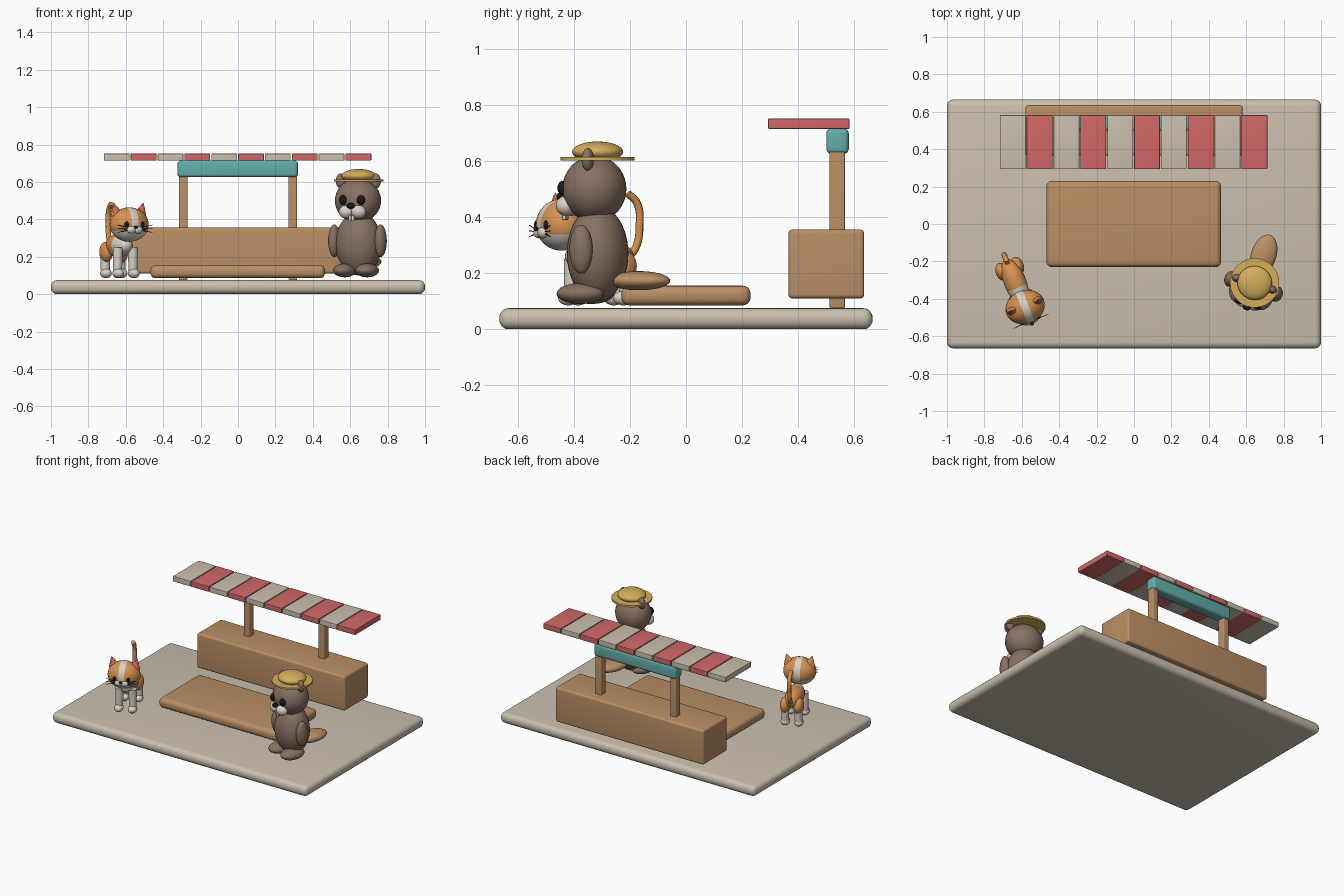
import bpy, bmesh, math
from mathutils import Matrix, Vector

cube = bpy.data.objects.get("Cube")
if cube:
    bpy.data.objects.remove(cube, do_unlink=True)


def material(name, r, g, b):
    """Make a flat material from 0-255 display values."""
    lin = [((c / 255 + 0.055) / 1.055) ** 2.4 for c in (r, g, b)] + [1]
    m = bpy.data.materials.new(name)
    m.use_nodes = True
    m.diffuse_color = lin
    m.node_tree.nodes["Principled BSDF"].inputs["Base Color"].default_value = lin
    return m


beige = material("beige", 203, 192, 175)
red = material("coral red", 210, 104, 104)
teal = material("teal", 99, 174, 169)
wood = material("wood", 186, 143, 101)
brown = material("brown fur", 136, 113, 99)
straw = material("straw", 214, 174, 92)
orange = material("orange fur", 216, 146, 82)
white = material("off white", 218, 210, 198)
black = material("black", 26, 24, 24)

WORLD = Matrix.Identity(4)


def finish(bm, name, mats, frame=WORLD, rule=None):
    """Turn a bmesh into a smooth object placed in a frame."""
    if rule:
        for f in bm.faces:
            f.material_index = rule(f.calc_center_median())
    bm.transform(frame)
    bmesh.ops.recalc_face_normals(bm, faces=bm.faces)
    mesh = bpy.data.meshes.new(name)
    bm.to_mesh(mesh)
    bm.free()
    for m in mats:
        mesh.materials.append(m)
    obj = bpy.data.objects.new(name, mesh)
    bpy.context.collection.objects.link(obj)
    mesh.shade_smooth()
    mesh.set_sharp_from_angle(angle=math.radians(40))
    return obj


def box(name, lo, hi, mat, bevel=0.0, frame=WORLD):
    lo, hi = Vector(lo), Vector(hi)
    bm = bmesh.new()
    bmesh.ops.create_cube(bm, size=1)
    bmesh.ops.scale(bm, vec=hi - lo, verts=bm.verts)
    bmesh.ops.translate(bm, vec=(lo + hi) / 2, verts=bm.verts)
    if bevel:
        bmesh.ops.bevel(bm, geom=bm.edges[:], offset=bevel, segments=5,
                        profile=0.5, affect='EDGES')
    return finish(bm, name, [mat], frame)


def ellipsoid(name, loc, radii, mats, frame, cuts=(), rule=None):
    """Ellipsoid, optionally cut along planes and coloured by a rule."""
    bm = bmesh.new()
    bmesh.ops.create_uvsphere(bm, u_segments=32, v_segments=20, radius=1)
    bmesh.ops.scale(bm, vec=radii, verts=bm.verts)
    for co, no in cuts:
        bmesh.ops.bisect_plane(bm, geom=bm.verts[:] + bm.edges[:] + bm.faces[:],
                               plane_co=co, plane_no=no)
    mats = mats if isinstance(mats, list) else [mats]
    return finish(bm, name, mats, frame @ Matrix.Translation(loc), rule)


def cone(name, p, q, r1, r2, mat, frame, flat=1.0):
    """Round bar or cone from p to q, optionally flattened front to back."""
    p, q = Vector(p), Vector(q)
    bm = bmesh.new()
    bmesh.ops.create_cone(bm, cap_ends=True, segments=24, radius1=r1,
                          radius2=r2, depth=(q - p).length)
    turn = Vector((0, 0, 1)).rotation_difference(q - p).to_matrix().to_4x4()
    squash = Matrix.Diagonal((1, flat, 1, 1))
    return finish(bm, name, [mat], frame @ Matrix.Translation((p + q) / 2) @ turn @ squash)


SIDES = (("left", 1), ("right", -1))

# Ground slab, low platform and counter
box("ground_slab", (-1, -0.665, 0), (1, 0.665, 0.075), beige, 0.033)
box("platform", (-0.468, -0.23, 0.085), (0.465, 0.23, 0.155), wood, 0.028)
box("counter", (-0.58, 0.365, 0.11), (0.58, 0.635, 0.355), wood, 0.014)

# Posts, beam and striped awning
for side, s in SIDES:
    box(side + "_post", (s * 0.293 - 0.023, 0.512, 0.075),
        (s * 0.293 + 0.023, 0.566, 0.64), wood, 0.006)
box("awning_beam", (-0.323, 0.5, 0.625), (0.32, 0.58, 0.715), teal, 0.018)
for i in range(10):
    x = -0.717 + i * 0.1435
    box(f"awning_slat_{i + 1}", (x, 0.293, 0.714), (x + 0.138, 0.582, 0.751),
        (beige, red)[i % 2], 0.003)

# Beaver
B = Matrix.Translation((0.645, -0.315, 0)) @ Matrix.Rotation(math.radians(-18), 4, 'Z')
ellipsoid("beaver_body", (0, 0, 0.27), (0.125, 0.108, 0.17), brown, B)
ellipsoid("beaver_head", (0, -0.012, 0.5), (0.125, 0.113, 0.118), brown, B)
ellipsoid("beaver_tail", (0, 0.155, 0.173), (0.068, 0.115, 0.034), wood, B)
ellipsoid("beaver_nose", (0, -0.137, 0.472), (0.022, 0.016, 0.016), black, B)
for side, s in SIDES:
    n = "beaver_" + side
    ellipsoid(n + "_arm", (s * 0.13, -0.02, 0.285), (0.032, 0.042, 0.087), brown, B)
    ellipsoid(n + "_foot", (s * 0.063, -0.045, 0.127), (0.06, 0.086, 0.037), brown, B)
    ellipsoid(n + "_ear", (s * 0.098, -0.005, 0.605), (0.028, 0.021, 0.04), brown, B)
    ellipsoid(n + "_eye", (s * 0.05, -0.113, 0.503), (0.023, 0.02, 0.026), black, B)
    ellipsoid(n + "_cheek", (s * 0.034, -0.107, 0.44), (0.041, 0.036, 0.036), white, B)
    box(n + "_tooth", (s * 0.009 - 0.008, -0.128, 0.39),
        (s * 0.009 + 0.008, -0.114, 0.422), white, 0.003, B)

# Straw hat
cone("hat_brim", (0, 0, 0.602), (0, 0, 0.614), 0.132, 0.132, straw, B)
ellipsoid("hat_crown", (0, 0, 0.632), (0.093, 0.091, 0.037), straw, B)

# Cat body: orange with a pale chest
C = Matrix.Translation((-0.64, -0.3, 0)) @ Matrix.Rotation(math.radians(22), 4, 'Z')
ellipsoid("cat_body", (0, -0.01, 0.26), (0.06, 0.13, 0.063), [orange, white], C,
          [((0, -0.035, 0), (0, 1, 0)), ((0, 0, -0.03), (0, 0, 1))],
          lambda c: int(c.y < -0.035 or c.z < -0.03))

# Cat head: orange with a pale stripe and chin
ellipsoid("cat_head", (0, -0.155, 0.372), (0.107, 0.089, 0.092), [orange, white], C,
          [((0.02, 0, 0), (1, 0, 0)), ((-0.02, 0, 0), (1, 0, 0)),
           ((0, 0, -0.035), (0, 0, 1))],
          lambda c: int(abs(c.x) < 0.02 or c.z < -0.035))
ellipsoid("cat_nose", (0, -0.254, 0.358), (0.011, 0.008, 0.008), black, C)

for side, s in SIDES:
    n = "cat_" + side
    # Legs and paws
    for part, y in (("front", -0.1), ("hind", 0.075)):
        cone(f"{n}_{part}_leg", (s * 0.045, y, 0.11), (s * 0.043, y, 0.25),
             0.024, 0.027, white, C)
        ellipsoid(f"{n}_{part}_paw", (s * 0.045, y - 0.01, 0.111),
                  (0.03, 0.038, 0.026), white, C)
    ellipsoid(n + "_thigh", (s * 0.044, 0.065, 0.225), (0.034, 0.05, 0.055), orange, C)
    # Face and ears
    ellipsoid(n + "_eye", (s * 0.045, -0.233, 0.372), (0.013, 0.008, 0.016), black, C)
    ellipsoid(n + "_muzzle", (s * 0.019, -0.234, 0.344), (0.026, 0.018, 0.02), white, C)
    cone(n + "_ear", (s * 0.067, -0.145, 0.422), (s * 0.085, -0.145, 0.486),
         0.037, 0.003, orange, C, 0.55)
    cone(n + "_inner_ear", (s * 0.068, -0.157, 0.426), (s * 0.084, -0.15, 0.478),
         0.029, 0.002, red, C, 0.5)
    for k in (-1, 0, 1):
        cone(f"{n}_whisker_{k + 2}", (s * 0.042, -0.235, 0.348 + k * 0.008),
             (s * 0.1, -0.238, 0.35 + k * 0.02), 0.002, 0.0015, black, C)

# Cat tail, a tapered curve turned into a mesh
curve = bpy.data.curves.new("cat_tail", 'CURVE')
curve.dimensions = '3D'
curve.bevel_depth = 0.014
curve.bevel_resolution = 4
curve.use_fill_caps = True
path = [(0.09, 0.245), (0.13, 0.29), (0.145, 0.37), (0.135, 0.45), (0.1, 0.484)]
spline = curve.splines.new('BEZIER')
spline.bezier_points.add(len(path) - 1)
for p, (y, z) in zip(spline.bezier_points, path):
    p.co = C @ Vector((0, y, z))
    p.handle_left_type = p.handle_right_type = 'AUTO'
curve.materials.append(orange)
tail = bpy.data.objects.new("cat_tail", curve)
bpy.context.collection.objects.link(tail)
bpy.ops.object.select_all(action='DESELECT')
tail.select_set(True)
bpy.context.view_layer.objects.active = tail
bpy.ops.object.convert(target='MESH')
bpy.ops.object.shade_smooth_by_angle()
